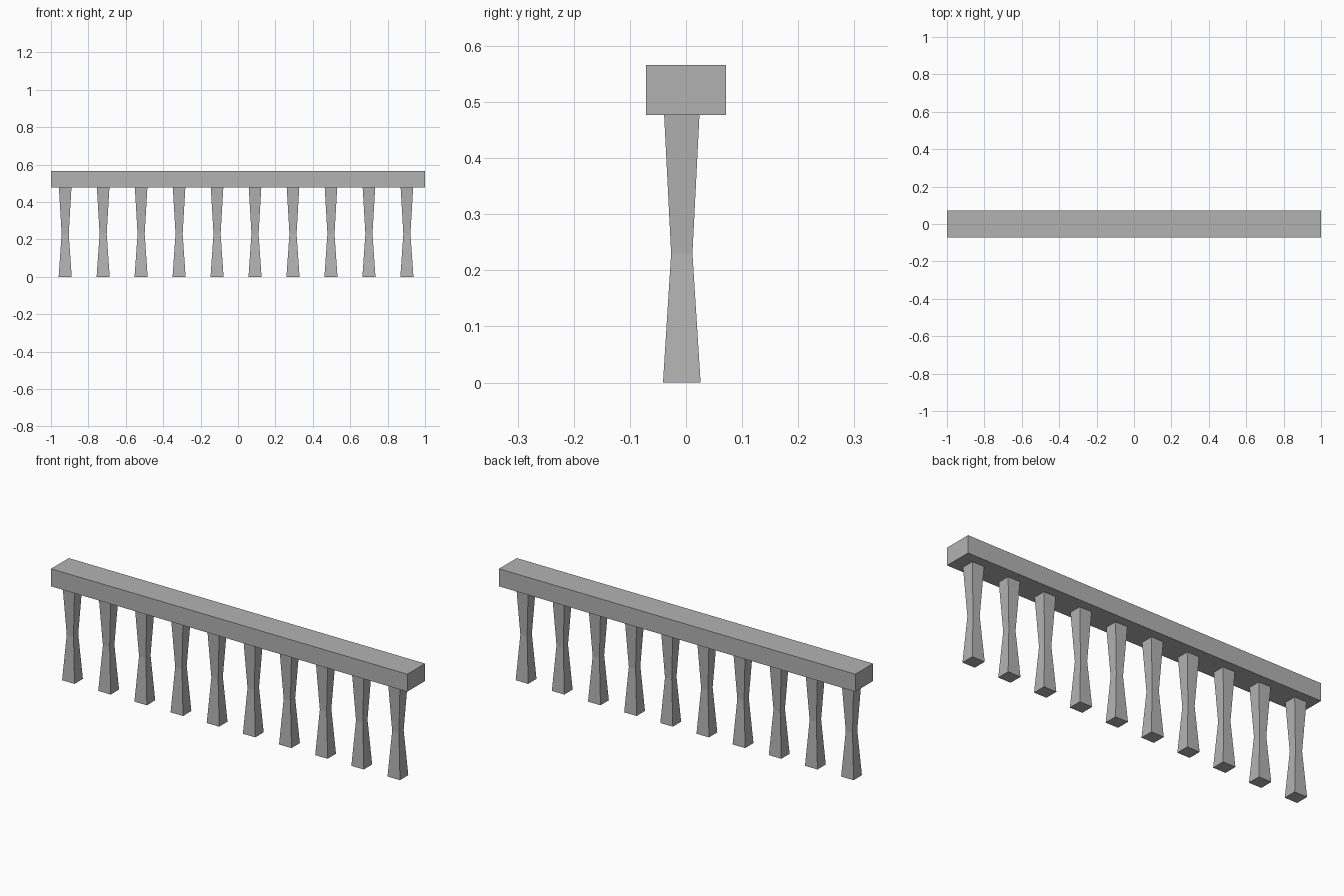
import bpy
import bmesh

cube = bpy.data.objects.get("Cube")
if cube:
    bpy.data.objects.remove(cube, do_unlink=True)

GREY = (0.45, 0.45, 0.45, 1)
stone = bpy.data.materials.new("grey stone")
stone.use_nodes = True
stone.diffuse_color = GREY
stone.node_tree.nodes["Principled BSDF"].inputs["Base Color"].default_value = GREY


def square_column(name, location, sections):
    """Stack of rectangular sections (width, depth, height), capped at both ends."""
    bm = bmesh.new()
    rings = []
    for w, d, z in sections:
        corners = ((-1, -1), (1, -1), (1, 1), (-1, 1))
        rings.append([bm.verts.new((sx * w / 2, sy * d / 2, z)) for sx, sy in corners])
    for low, high in zip(rings, rings[1:]):
        for i in range(4):
            j = (i + 1) % 4
            bm.faces.new((low[i], low[j], high[j], high[i]))
    bm.faces.new(rings[0][::-1])
    bm.faces.new(rings[-1])
    mesh = bpy.data.meshes.new(name)
    bm.to_mesh(mesh)
    bm.free()
    mesh.materials.append(stone)
    obj = bpy.data.objects.new(name, mesh)
    obj.location = location
    bpy.context.collection.objects.link(obj)
    return obj


# Handrail beam
square_column("handrail", (0, 0, 0), [(2, 0.142, 0.477), (2, 0.142, 0.566)])

# Row of waisted balusters, set slightly off the rail's centre
COUNT, FIRST, SPACING = 10, -0.924, 0.203
for n in range(COUNT):
    square_column(f"baluster_{n + 1}", (FIRST + n * SPACING, -0.0075, 0),
                  [(0.07, 0.067, 0), (0.038, 0.038, 0.23), (0.067, 0.063, 0.477)])
